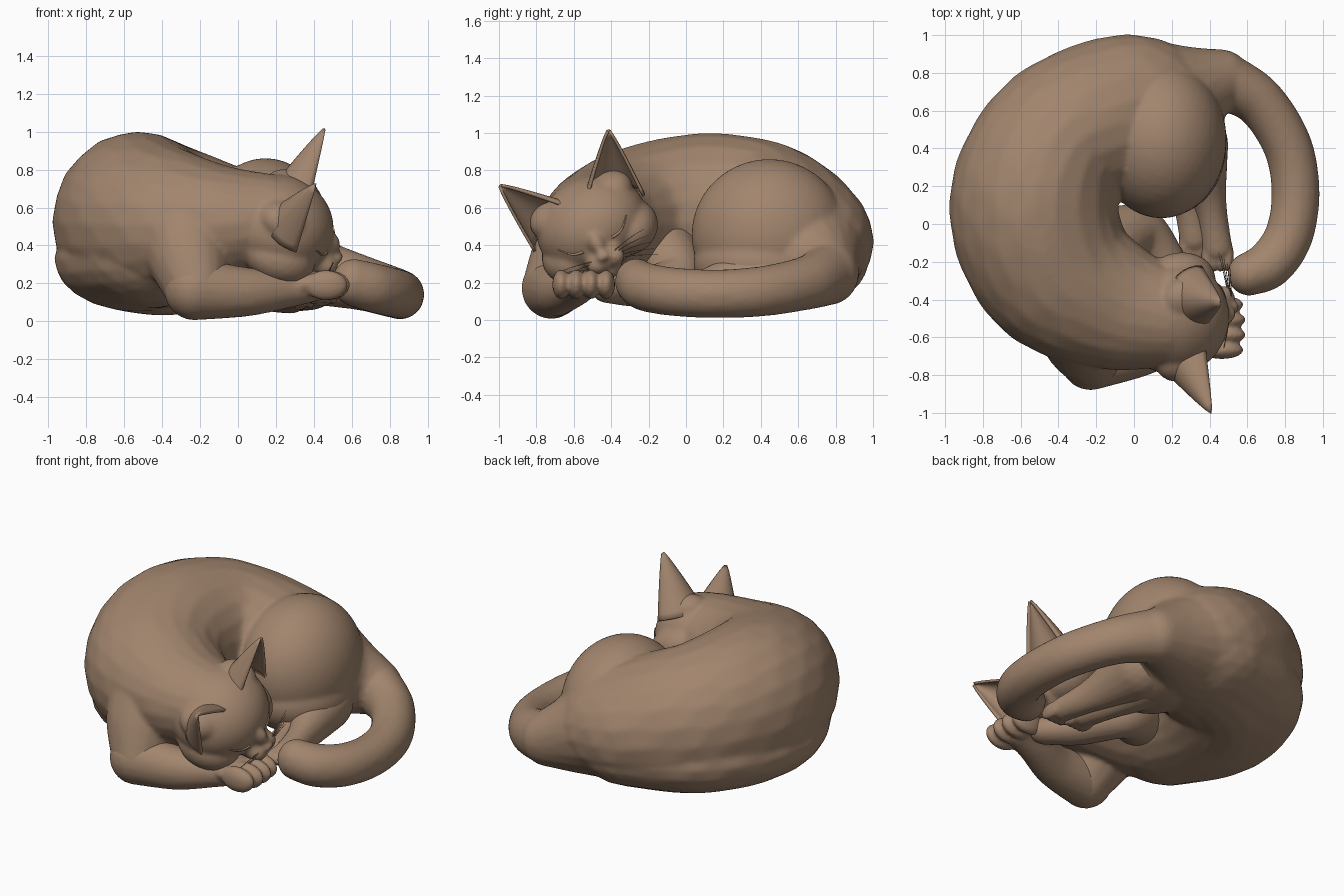
import bpy, bmesh, math
from mathutils import Matrix, Vector

if "Cube" in bpy.data.objects:
    bpy.data.objects.remove(bpy.data.objects["Cube"])

fur = bpy.data.materials.new("brown fur")
fur.diffuse_color = (0.36, 0.235, 0.155, 1)
fur.use_nodes = True
fur.node_tree.nodes["Principled BSDF"].inputs["Base Color"].default_value = fur.diffuse_color


def blob(bm, c, r, frame=Matrix.Identity(4), sub=3):
    """Ellipsoid with centre c and radii r, inside an optional frame."""
    m = frame @ Matrix.Translation(c) @ Matrix.Diagonal((*r, 1))
    bmesh.ops.create_icosphere(bm, subdivisions=sub, radius=1, matrix=m)


def spline(p, t):
    """Smooth curve through the tuples in p, t from 0 to len(p)-1."""
    i = min(int(t), len(p) - 2)
    u = t - i
    a, b, c, d = (p[max(0, min(len(p) - 1, i + k))] for k in (-1, 0, 1, 2))
    return [0.5 * (2 * q + (r - o) * u + (2 * o - 5 * q + 4 * r - s) * u * u
                   + (3 * q - o - 3 * r + s) * u ** 3) for o, q, r, s in zip(a, b, c, d)]


def limb(bm, pts, steps=10):
    """Rounded limb through points (x, y, z, width radius, height radius)."""
    n = (len(pts) - 1) * steps
    for k in range(n + 1):
        x, y, z, w, h = spline(pts, k / steps)
        blob(bm, (x, y, z), (w, w, h))


def finish(bm, name, voxel=0.0, relax=6):
    me = bpy.data.meshes.new(name)
    bm.to_mesh(me)
    bm.free()
    me.materials.append(fur)
    for f in me.polygons:
        f.use_smooth = True
    ob = bpy.data.objects.new(name, me)
    bpy.context.collection.objects.link(ob)
    if voxel:
        rm = ob.modifiers.new("merge", 'REMESH')
        rm.mode, rm.voxel_size, rm.use_smooth_shade = 'VOXEL', voxel, True
        sm = ob.modifiers.new("relax", 'SMOOTH')
        sm.factor, sm.iterations = 0.5, relax
    return ob


def strand(name, lines, radius):
    """Thin tapering tubes."""
    cu = bpy.data.curves.new(name, 'CURVE')
    cu.dimensions, cu.bevel_depth, cu.bevel_resolution = '3D', radius, 1
    for line in lines:
        sp = cu.splines.new('POLY')
        sp.points.add(len(line) - 1)
        for i, (p, q) in enumerate(zip(sp.points, line)):
            p.co = (*q, 1)
            p.radius = 1 - 0.6 * i / (len(line) - 1)
    cu.materials.append(fur)
    bpy.context.collection.objects.link(bpy.data.objects.new(name, cu))


# head frame: forward, side, up
fwd = Vector((0.92, 0.1, -0.35)).normalized()
up = Vector((0.32, -0.45, 0.83))
up = (up - fwd * up.dot(fwd)).normalized()
side = up.cross(fwd)
H = Matrix((fwd, side, up)).transposed().to_4x4()
H.translation = (0.22, -0.5, 0.5)

# curled torso from neck to rump, then the tail wrapped round the front
bm = bmesh.new()
limb(bm, [(0.14, -0.49, 0.53, 0.27, 0.25), (-0.14, -0.42, 0.51, 0.35, 0.32),
          (-0.42, -0.24, 0.51, 0.425, 0.42), (-0.53, 0.10, 0.525, 0.45, 0.475),
          (-0.40, 0.43, 0.49, 0.42, 0.46), (-0.08, 0.57, 0.43, 0.43, 0.38),
          (0.10, 0.60, 0.37, 0.37, 0.31), (0.28, 0.70, 0.31, 0.24, 0.24),
          (0.46, 0.765, 0.25, 0.16, 0.17)], 14)
limb(bm, [(0.46, 0.765, 0.25, 0.155, 0.17),
          (0.66, 0.65, 0.20, 0.135, 0.145), (0.81, 0.42, 0.155, 0.13, 0.135),
          (0.855, 0.17, 0.14, 0.128, 0.13), (0.82, -0.06, 0.15, 0.128, 0.13),
          (0.72, -0.21, 0.175, 0.128, 0.13), (0.61, -0.265, 0.205, 0.115, 0.125)], 14)
# lower flank
limb(bm, [(-0.45, -0.20, 0.34, 0.39, 0.27), (-0.53, 0.10, 0.33, 0.44, 0.28),
          (-0.40, 0.43, 0.33, 0.42, 0.28), (-0.06, 0.56, 0.32, 0.42, 0.27)])
# haunch and shoulder
blob(bm, (0.145, 0.445, 0.455), (0.345, 0.415, 0.405), sub=4)
blob(bm, (0.17, 0.42, 0.30), (0.32, 0.38, 0.25), sub=4)
limb(bm, [(-0.27, -0.43, 0.55, 0.29, 0.28), (-0.26, -0.59, 0.36, 0.23, 0.22),
          (-0.22, -0.71, 0.18, 0.165, 0.17)])
# head with cheeks, muzzle, nose and chin
blob(bm, (0, 0, 0.01), (0.285, 0.305, 0.25), H, 4)
blob(bm, (0.22, 0, 0.0), (0.12, 0.06, 0.09), H)
blob(bm, (0.26, 0, -0.09), (0.09, 0.11, 0.09), H)
blob(bm, (0.27, 0, -0.155), (0.07, 0.06, 0.05), H)
blob(bm, (0.345, 0, -0.045), (0.035, 0.04, 0.028), H, 2)
for s in (-1, 1):
    blob(bm, (0.04, 0.17 * s, -0.08), (0.2, 0.165, 0.14), H)
    blob(bm, (0.30, 0.045 * s, -0.09), (0.065, 0.065, 0.055), H)
    blob(bm, (-0.02, 0.18 * s, 0.13), (0.13, 0.12, 0.10), H)
finish(bm, "body_with_head_and_tail", 0.014, 6)

# front legs with toes
bm = bmesh.new()
limb(bm, [(-0.23, -0.72, 0.17, 0.16, 0.165), (0.04, -0.68, 0.155, 0.125, 0.13),
          (0.26, -0.60, 0.17, 0.105, 0.10), (0.40, -0.56, 0.185, 0.10, 0.08)])
blob(bm, (0.37, -0.55, 0.195), (0.17, 0.15, 0.072))
for i in range(4):
    blob(bm, (0.465 + 0.012 * (i in (1, 2)), -0.667 + 0.08 * i, 0.19), (0.115, 0.048, 0.08))
finish(bm, "near_front_leg", 0.012, 4)
bm = bmesh.new()
limb(bm, [(-0.15, -0.12, 0.34, 0.2, 0.2), (0.04, -0.04, 0.22, 0.13, 0.14),
          (0.20, -0.26, 0.17, 0.11, 0.10), (0.34, -0.42, 0.17, 0.09, 0.08)])
finish(bm, "far_front_leg", 0.015, 4)

# hind feet with toes
for name, dx, dy, dz in (("near_hind_foot", 0, 0, 0), ("far_hind_foot", -0.12, 0.05, -0.02)):
    bm = bmesh.new()
    limb(bm, [(0.30 + dx, 0.42, 0.24, 0.2, 0.19), (0.395 + dx, 0.12 + dy, 0.17 + dz, 0.095, 0.11),
              (0.44 + dx, -0.12 + dy, 0.15 + dz, 0.08, 0.07)])
    for i in range(4):
        blob(bm, (0.385 + dx + 0.038 * i, -0.17 + dy, 0.14 + dz), (0.03, 0.085, 0.05))
    finish(bm, name, 0.012, 4)

# ears: half cones open to the front
for s, name in ((-1, "near_ear"), (1, "far_ear")):
    bm = bmesh.new()
    base, tip = Vector((0.07, 0.175 * s, 0.11)), Vector((0.05, 0.325 * s, 0.465))
    rows, cols, grid = 10, 16, []
    for i in range(rows + 1):
        t = i / rows
        k = (1 - t) ** 0.9 + 0.03
        c = base.lerp(tip, t)
        row = []
        for j in range(cols + 1):
            a = math.radians(-100 + 200 * j / cols)
            row.append(bm.verts.new(H @ (c + Vector((-0.16 * k * math.cos(a), 0.15 * k * math.sin(a),
                                                     -0.05 * s * k * math.sin(a))))))
        grid.append(row)
    for i in range(rows):
        for j in range(cols):
            bm.faces.new((grid[i][j], grid[i][j + 1], grid[i + 1][j + 1], grid[i + 1][j]))
    ob = finish(bm, name)
    so = ob.modifiers.new("thickness", 'SOLIDIFY')
    so.thickness, so.offset = 0.016, 0

# closed eyelids and whiskers
lids, whiskers = [], []
for s in (-1, 1):
    line = []
    for i in range(9):
        t = i / 8
        y, z = 0.085 + 0.12 * t, 0.0 + 0.05 * t - 0.02 * math.sin(math.pi * t)
        x = 0.285 * math.sqrt(1 - (y / 0.305) ** 2 - ((z - 0.01) / 0.25) ** 2)
        line.append(H @ Vector((x, y * s, z)))
    lids.append(line)
    for k in range(5):
        whiskers.append([H @ Vector((0.33 - 0.03 * t, s * (0.07 + 0.19 * t),
                                     -0.10 + 0.012 * k + t * (0.03 * k - 0.07) - 0.03 * t * t))
                         for t in (0, 0.25, 0.5, 0.75, 1)])
strand("closed_eyelids", lids, 0.009)
strand("whiskers", whiskers, 0.003)
